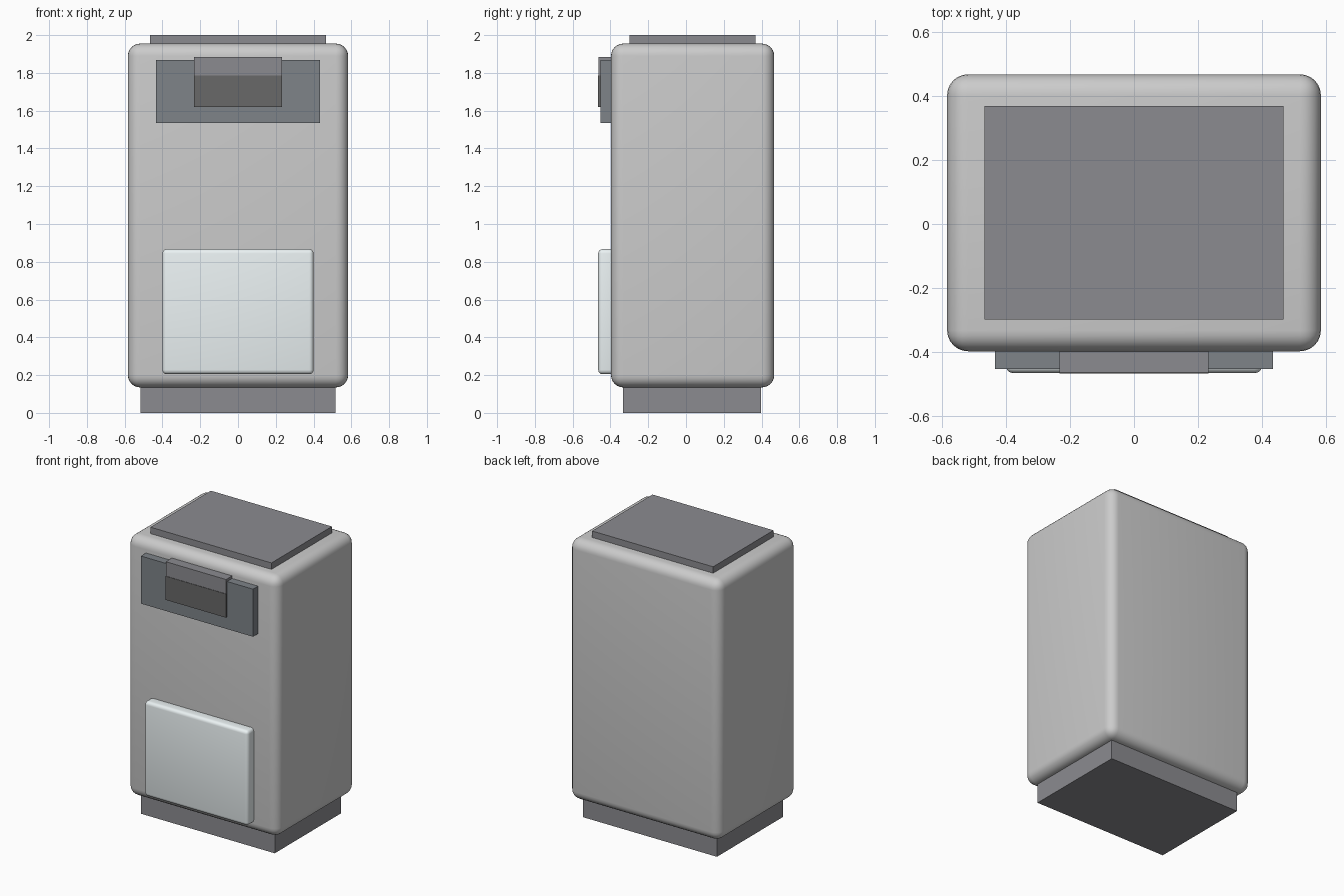
import bpy

if "Cube" in bpy.data.objects:
    bpy.data.objects.remove(bpy.data.objects["Cube"])


def material(name, rgb):
    m = bpy.data.materials.new(name)
    m.diffuse_color = (*rgb, 1)
    m.use_nodes = True
    m.node_tree.nodes["Principled BSDF"].inputs["Base Color"].default_value = m.diffuse_color
    return m


def box(name, x, y, z, mat=None, radius=0, segments=4):
    """Box centred on x with half width x and (min, max) ranges in y and z."""
    bpy.ops.mesh.primitive_cube_add(
        size=1, location=(0, sum(y) / 2, sum(z) / 2))
    ob = bpy.context.object
    ob.name = name
    ob.scale = (2 * x, y[1] - y[0], z[1] - z[0])
    bpy.ops.object.transform_apply(location=False, rotation=False, scale=True)
    if radius:
        bev = ob.modifiers.new("rounded_edges", 'BEVEL')
        bev.width = radius
        bev.segments = segments
        bpy.ops.object.modifier_apply(modifier=bev.name)
        bpy.ops.object.shade_smooth_by_angle()
    if mat:
        ob.data.materials.append(mat)
    return ob


dark = material("dark_plastic", (0.26, 0.26, 0.28))
panel = material("panel_plastic", (0.21, 0.23, 0.25))
black = material("slot_black", (0.14, 0.14, 0.14))
pale = material("pale_door", (0.83, 0.89, 0.90))

# Cabinet with plinth and lid
box("cabinet_body", 0.583, (-0.397, 0.467), (0.135, 1.955), radius=0.065, segments=6)
box("plinth", 0.517, (-0.333, 0.397), (0, 0.2), dark)
box("lid", 0.467, (-0.298, 0.368), (1.9, 2.0), dark)

# Upper front panel with deposit flap and opening
box("front_panel", 0.433, (-0.453, -0.38), (1.535, 1.867), panel)
box("deposit_flap", 0.233, (-0.464, -0.38), (1.785, 1.885), dark)
box("deposit_slot", 0.233, (-0.467, -0.40), (1.62, 1.785), black)

# Lower access door
box("access_door", 0.40, (-0.465, -0.37), (0.205, 0.867), pale, radius=0.023)
